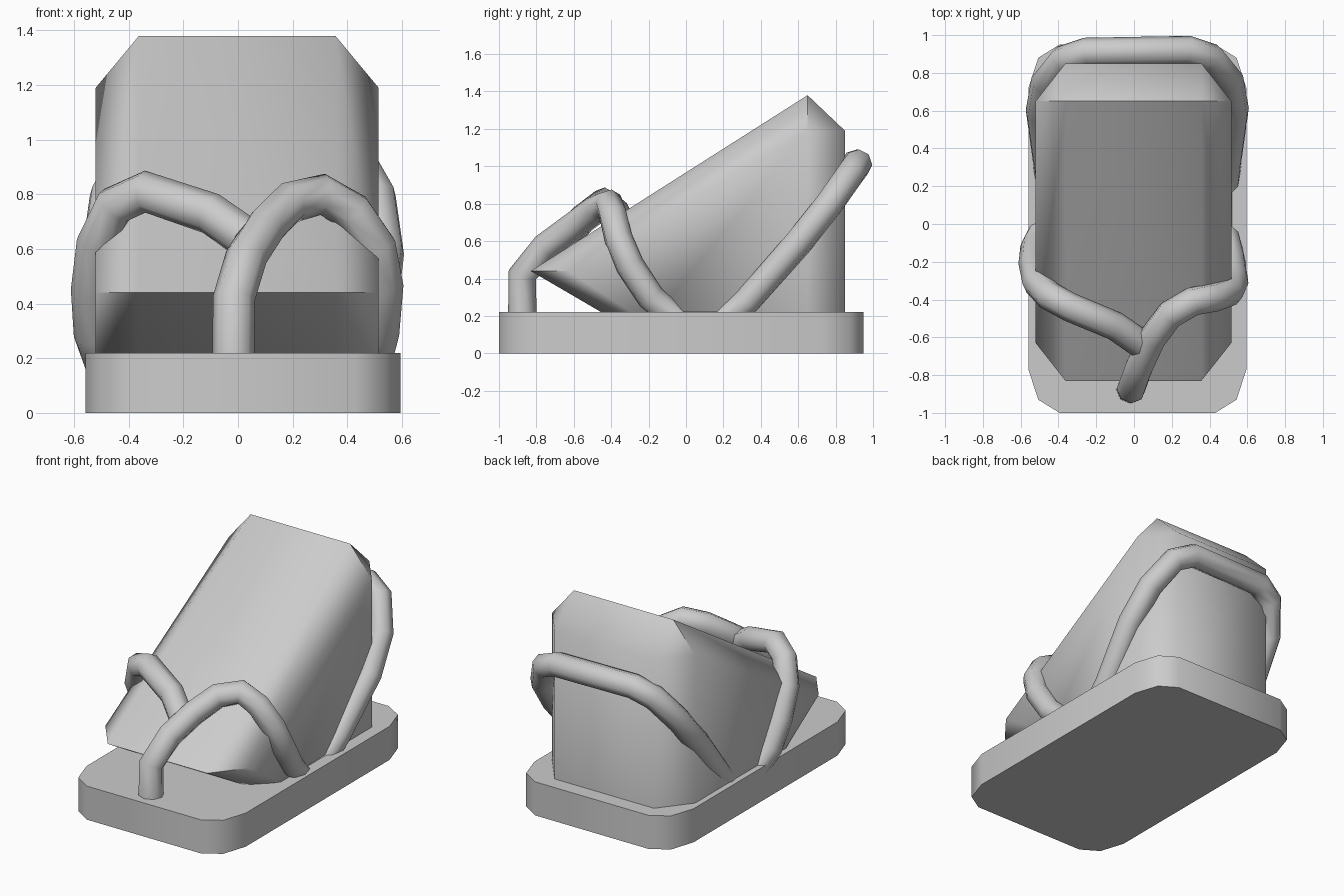
import bpy, bmesh, math

if "Cube" in bpy.data.objects:
    bpy.data.objects.remove(bpy.data.objects["Cube"])


def finish(name, bm, angle):
    mesh = bpy.data.meshes.new(name)
    bm.to_mesh(mesh)
    bm.free()
    ob = bpy.data.objects.new(name, mesh)
    bpy.context.collection.objects.link(ob)
    smooth(ob, angle)
    return ob


def smooth(ob, angle):
    bpy.ops.object.select_all(action='DESELECT')
    bpy.context.view_layer.objects.active = ob
    ob.select_set(True)
    bpy.ops.object.shade_smooth_by_angle(angle=math.radians(angle))


def hull(name, points, angle):
    bm = bmesh.new()
    for p in points:
        bm.verts.new(p)
    bmesh.ops.convex_hull(bm, input=bm.verts[:])
    bmesh.ops.dissolve_limit(bm, angle_limit=0.02, verts=bm.verts[:], edges=bm.edges[:])
    bmesh.ops.recalc_face_normals(bm, faces=bm.faces[:])
    return finish(name, bm, angle)


def strap(name, path, radius=0.077):
    cu = bpy.data.curves.new(name, 'CURVE')
    cu.dimensions = '3D'
    cu.bevel_depth = radius
    cu.bevel_resolution = 2
    cu.use_fill_caps = True
    sp = cu.splines.new('POLY')
    sp.points.add(len(path) - 1)
    for pt, co in zip(sp.points, path):
        pt.co = (*co, 1)
    ob = bpy.data.objects.new(name, cu)
    bpy.context.collection.objects.link(ob)
    bpy.ops.object.select_all(action='DESELECT')
    bpy.context.view_layer.objects.active = ob
    ob.select_set(True)
    bpy.ops.object.convert(target='MESH')
    smooth(bpy.context.view_layer.objects.active, 60)


# Base slab with rounded corners
corner = [(0.412, 0.975), (0.525, 0.905), (0.577, 0.745)]
hull("base", [(0.018 + sx * x, -0.025 + sy * y, z)
              for x, y in corner for sx in (-1, 1) for sy in (-1, 1)
              for z in (0, 0.22)], 50)

# Sloped block: inner profile at the top face, outer profile at the sides
inner = [(-0.83, 0.44), (0.65, 1.38), (0.85, 1.19), (0.85, 0.16), (-0.35, 0.16)]
outer = [(-0.63, 0.44), (0.65, 1.19), (0.65, 0.16), (-0.2, 0.16)]
block = hull("sloped_block", [(s * w - 0.003, y, z)
                              for w, prof in ((0.36, inner), (0.518, outer))
                              for y, z in prof for s in (-1, 1)], 60)
# Crisp peak edge between the slope and the back
me = block.data
peak = {v.index for v in me.vertices if abs(v.co.y - 0.65) < 0.01 and v.co.z > 1.1}
for e in me.edges:
    if set(e.vertices) <= peak:
        e.use_edge_sharp = True

# One continuous strap: toe post, right side, round the heel, left side, back to the post
post_and_right = [(-0.018, -0.875, 0.15), (-0.015, -0.875, 0.42), (0.03, -0.75, 0.57),
                  (0.10, -0.60, 0.68), (0.19, -0.48, 0.77), (0.31, -0.41, 0.80),
                  (0.42, -0.39, 0.735), (0.505, -0.36, 0.61), (0.53, -0.30, 0.47),
                  (0.515, -0.19, 0.30), (0.48, -0.04, 0.165)]
heel = [(0.48, 0.19, 0.165), (0.495, 0.33, 0.28), (0.533, 0.60, 0.59),
        (0.505, 0.76, 0.79), (0.41, 0.88, 0.96), (0.29, 0.92, 1.015)]
heel_left = [(-x + 0.035, y - 0.01, z) for x, y, z in reversed(heel)]
left = [(-0.48, -0.03, 0.165), (-0.525, -0.12, 0.29), (-0.535, -0.21, 0.45),
        (-0.515, -0.31, 0.62), (-0.45, -0.38, 0.76), (-0.34, -0.44, 0.81),
        (-0.10, -0.54, 0.73), (0.03, -0.63, 0.64)]
strap("strap", post_and_right + heel + heel_left + left)
